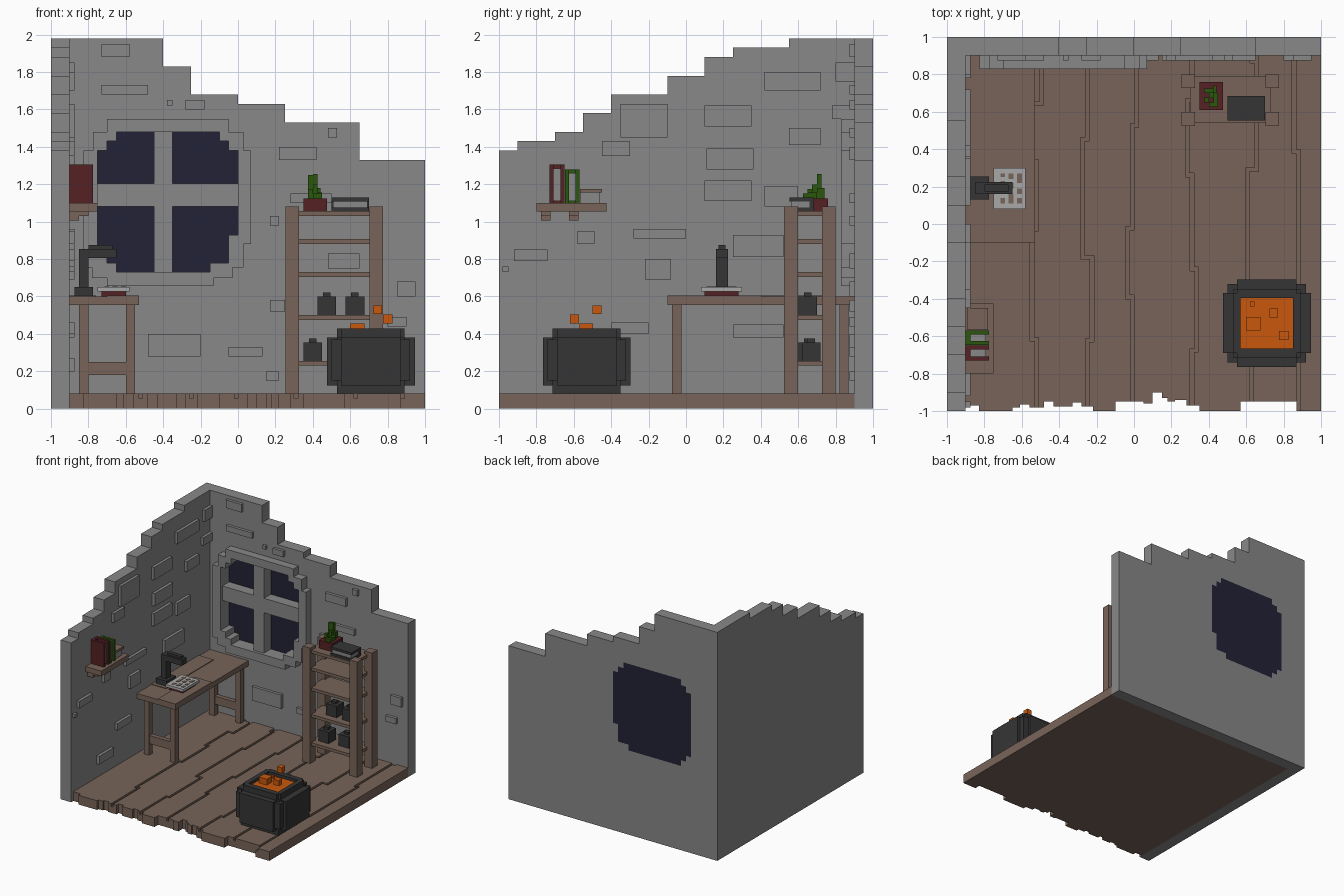
import bpy, bmesh, random

random.seed(4)
if "Cube" in bpy.data.objects:
    bpy.data.objects.remove(bpy.data.objects["Cube"])


def material(name, hexcode):
    srgb = [int(hexcode[i:i + 2], 16) / 255 for i in (0, 2, 4)]
    col = [c / 12.92 if c < 0.04045 else ((c + 0.055) / 1.055) ** 2.4 for c in srgb] + [1]
    m = bpy.data.materials.new(name)
    m.use_nodes = True
    m.diffuse_color = col
    bsdf = m.node_tree.nodes["Principled BSDF"]
    bsdf.inputs["Base Color"].default_value = col
    bsdf.inputs["Roughness"].default_value = 0.9
    return m


stone = material("stone grey", "888888")
wood = material("wood brown", "786459")
iron = material("charcoal", "353535")
glass = material("night blue", "222236")
red = material("dark red", "552123")
green = material("leaf green", "2B560C")
orange = material("glowing orange", "C8580C")
paper = material("paper grey", "A8A8A8")


def finish(name, bm, mat):
    bmesh.ops.recalc_face_normals(bm, faces=bm.faces)
    me = bpy.data.meshes.new(name)
    bm.to_mesh(me)
    bm.free()
    me.materials.append(mat)
    ob = bpy.data.objects.new(name, me)
    bpy.context.collection.objects.link(ob)
    return ob


def boxes(name, mat, *spans):
    """One object from boxes given as (x0, x1, y0, y1, z0, z1)."""
    bm = bmesh.new()
    for x0, x1, y0, y1, z0, z1 in spans:
        for v in bmesh.ops.create_cube(bm, size=1)["verts"]:
            v.co = (x1 if v.co.x > 0 else x0, y1 if v.co.y > 0 else y0, z1 if v.co.z > 0 else z0)
    return finish(name, bm, mat)


def plate(name, mat, axis, d0, d1, add, cut=()):
    """Slab across an axis: union of (u0, u1, v0, v1) rectangles minus cut rectangles."""
    rects = list(add) + list(cut)
    us = sorted({round(u, 4) for r in rects for u in r[:2]})
    vs = sorted({round(v, 4) for r in rects for v in r[2:]})
    place = {"x": lambda u, v: (d0, u, v), "y": lambda u, v: (u, d0, v), "z": lambda u, v: (u, v, d0)}[axis]
    step = {"x": (d1 - d0, 0, 0), "y": (0, d1 - d0, 0), "z": (0, 0, d1 - d0)}[axis]
    hit = lambda rs, u, v: any(r[0] < u < r[1] and r[2] < v < r[3] for r in rs)
    bm = bmesh.new()
    verts = {}
    for u0, u1 in zip(us, us[1:]):
        for v0, v1 in zip(vs, vs[1:]):
            u, v = (u0 + u1) / 2, (v0 + v1) / 2
            if hit(add, u, v) and not hit(cut, u, v):
                ring = []
                for c in ((u0, v0), (u1, v0), (u1, v1), (u0, v1)):
                    if c not in verts:
                        verts[c] = bm.verts.new(place(*c))
                    ring.append(verts[c])
                bm.faces.new(ring)
    # keep the start faces as one cap, push the copy out as the other
    caps = bmesh.ops.extrude_face_region(bm, geom=bm.faces[:], use_keep_orig=True)["geom"]
    bmesh.ops.translate(bm, vec=step, verts=[g for g in caps if isinstance(g, bmesh.types.BMVert)])
    return finish(name, bm, mat)


def steps(edges, heights):
    return [(a, b, 0, h) for a, b, h in zip(edges, edges[1:], heights)]


# Ruined walls with a stepped top, the back one with a window opening
pane = [(-.65, -.15, .73, .78), (-.7, -.05, .78, .83), (-.75, -.05, .83, .93), (-.75, 0, .93, 1.38),
        (-.7, -.05, 1.38, 1.43), (-.65, -.1, 1.43, 1.48)]
plate("back_wall", stone, "y", .9, 1,
      steps([-1, -.4, -.25, 0, .25, .65, 1], [1.98, 1.83, 1.68, 1.63, 1.53, 1.33]), pane)
plate("left_wall", stone, "x", -1, -.9,
      steps([-1, -.9, -.7, -.55, -.4, -.1, .1, .25, .55, .9],
            [1.38, 1.43, 1.48, 1.58, 1.68, 1.78, 1.88, 1.93, 1.98]))

# Window
plate("window_glass", glass, "y", .95, 1, pane)
plate("window_frame", stone, "y", .83, .9,
      [(-.7, -.13, .655, .73), (-.78, -.03, .7, .78), (-.825, .03, .755, .93), (-.825, .07, .88, 1.38),
       (-.775, .03, 1.38, 1.48), (-.7, -.05, 1.48, 1.55)], pane)
boxes("window_bars", stone, (-.45, -.35, .855, .95, .73, 1.48), (-.75, 0, .857, .95, 1.08, 1.205))

# Raised bricks
back_bricks = [(-.73, -.58, 1.88, 1.95), (-.73, -.48, 1.68, 1.73), (-.38, -.35, 1.62, 1.65),
               (-.28, -.18, 1.6, 1.65), (.48, .53, 1.45, 1.5), (.22, .42, 1.33, 1.4), (.28, .5, 1.1, 1.15),
               (.48, .65, .75, .83), (-.48, -.2, .28, .4), (-.05, .13, .28, .33), (.15, .22, .15, .2),
               (.85, .95, .6, .68), (.8, .9, .44, .49), (.17, .22, .98, 1.03), (.17, .25, .52, .58)]
left_bricks = [(-.35, -.1, 1.45, 1.63), (.1, .35, 1.51, 1.62), (.42, .72, 1.7, 1.8), (-.45, -.3, 1.35, 1.43),
               (.11, .36, 1.28, 1.39), (.55, .72, 1.41, 1.5), (.1, .35, 1.11, 1.22), (-.28, 0, .91, .96),
               (-.58, -.49, .88, .95), (-.92, -.74, .79, .85), (-.98, -.95, .73, .76), (.25, .52, .81, .93),
               (.42, .6, 1.08, 1.19), (-.22, -.08, .69, .8), (.25, .52, .38, .45), (-.4, -.2, .4, .46),
               (-.65, -.45, .2, .27), (.78, .9, 1.55, 1.62), (.8, .9, 1.75, 1.85)]
boxes("back_wall_bricks", stone, *[(a, b, .875, .91, c, d) for a, b, c, d in back_bricks])
boxes("left_wall_bricks", stone, *[(-.91, -.875, a, b, c, d) for a, b, c, d in left_bricks])

# Plank floor with a splintered front edge and grooves that jog sideways
edge = [-.9, -.83, -.65, -.61, -.56, -.48, -.43, -.33, -.28, -.22, -.1, .05, .1, .15, .18, .22, .28, .35, .57, .87, 1]
front = [-.97, -1, -.98, -.965, -.98, -.95, -.975, -.955, -.975, -1, -.95, -.96, -.9, -.93, -.95,
         -.94, -.97, -1, -.95, -1]
floor = [(a, b, f, .9) for a, b, f in zip(edge, edge[1:], front)]
grooves = []
for gx in (-.53, -.26, -.02, .3, .62, .87):
    y, x = -1, gx
    while y < .9:
        y2 = min(y + random.uniform(.3, .7), .9)
        grooves.append((x, x + .02, y, y2))
        x2 = gx + random.choice((-.025, 0, .025))
        grooves.append((min(x, x2), max(x, x2) + .02, y2 - .02, y2))
        x, y = x2, y2
plate("floor_base", wood, "z", 0, .055, floor)
plate("floor_planks", wood, "z", .055, .08, floor, grooves)

# Workbench
bench = [(-.9, -.53, -.1, .9, .555, .6), (-.9, -.76, .1, .75, .6, .606), (-.7, -.53, -.1, .4, .6, .606)]
for y in (-.075, .82):
    bench += [(x, x + .05, y, y + .05, .08, .555) for x in (-.85, -.6)]
    bench += [(-.8, -.6, y + .005, y + .045, .18, .25)]
boxes("workbench", wood, *bench)

# Desk lamp
boxes("desk_lamp", iron, (-.875, -.775, .13, .255, .6, .65), (-.85, -.8, .16, .225, .65, .855),
      (-.8, -.65, .16, .225, .805, .855), (-.8, -.67, .175, .21, .855, .875))

# Open book with written lines
boxes("open_book_cover", red, (-.73, -.6, .1, .28, .6, .627))
boxes("open_book_pages", paper, (-.75, -.58, .08, .3, .627, .65))
boxes("open_book_writing", wood, *[(x, x + .025, y, y + h, .65, .653) for x, y, h in
      ((-.715, .11, .03), (-.715, .17, .06), (-.715, .25, .02), (-.67, .11, .05), (-.67, .19, .03),
       (-.67, .24, .03), (-.625, .11, .03), (-.625, .16, .03), (-.625, .22, .05))])

# Wall shelf and its books
boxes("wall_shelf", wood, (-.9, -.75, -.8, -.425, 1.055, 1.1),
      *[(-.9, x, y, y + .05, z, 1.055) for y in (-.775, -.625) for x, z in ((-.85, 1.005), (-.8, 1.03))])
for name, mat, y0, y1, top in (("red_book", red, -.73, -.65, 1.305), ("green_book", green, -.648, -.57, 1.28)):
    boxes(name + "_cover", mat, (-.9, -.775, y0, y0 + .022, 1.1, top), (-.9, -.775, y1 - .022, y1, 1.1, top),
          (-.9, -.875, y0 + .022, y1 - .022, 1.1, top))
    boxes(name + "_pages", stone, (-.88, -.79, y0 + .02, y1 - .02, 1.11, top - .02))
boxes("lying_book_cover", wood, (-.89, -.78, -.568, -.45, 1.155, 1.175))
boxes("lying_book_pages", stone, (-.89, -.79, -.565, -.46, 1.1, 1.155))

# Shelf rack
rack = [(x, x + .072, y, y + .073, .08, 1.08) for x in (.253, .703) for y in (.525, .727)]
rack += [(.3, .73, .54, .79, z, z + .026) for z in (.23, .475, .705, .88, 1.03)]
boxes("shelf_rack", wood, *rack)

# Lidded pots on the rack
for i, (x, y, z) in enumerate(((.425, .6, .5), (.575, .6, .5), (.35, .6, .255), (.53, .62, .255))):
    boxes(f"pot_{i + 1}", iron, (x, x + .1, y, y + .1, z, z + .1),
          (x + .03, x + .07, y + .03, y + .07, z + .1, z + .12))

# Plant and dark book on top of the rack
boxes("plant_pot", red, (.35, .475, .61, .76, 1.055, 1.125))
boxes("plant_leaves", green, (.375, .4, .7, .725, 1.12, 1.25), (.4, .425, .7, .725, 1.12, 1.255),
      (.4, .425, .675, .7, 1.12, 1.2), (.375, .4, .65, .675, 1.12, 1.175), (.425, .45, .65, .7, 1.12, 1.155),
      (.4, .45, .625, .65, 1.12, 1.15), (.425, .44, .7, .74, 1.12, 1.18))
boxes("dark_book_cover", iron, (.5, .7, .553, .685, 1.055, 1.075), (.5, .7, .553, .685, 1.108, 1.128),
      (.5, .7, .66, .685, 1.075, 1.108))
boxes("dark_book_pages", stone, (.508, .692, .562, .66, 1.075, 1.108))

# Cauldron: stepped body, rim around the glowing brew, side studs
boxes("cauldron_body", iron, (.53, .89, -.715, -.35, .08, .38), (.475, .945, -.69, -.37, .125, .38),
      (.55, .87, -.765, -.297, .125, .38), (.5, .92, -.74, -.32, .15, .37))
plate("cauldron_rim", iron, "z", .375, .43,
      [(.53, .89, -.69, -.37), (.55, .87, -.715, -.35)], [(.57, .85, -.665, -.395)])
boxes("cauldron_brew", orange, (.565, .855, -.67, -.39, .37, .405))
boxes("brew_sparks", orange, (.6, .675, -.57, -.497, .4, .456), (.725, .77, -.5, -.453, .505, .553),
      (.775, .825, -.62, -.573, .455, .503), (.62, .645, -.44, -.415, .4, .42))
